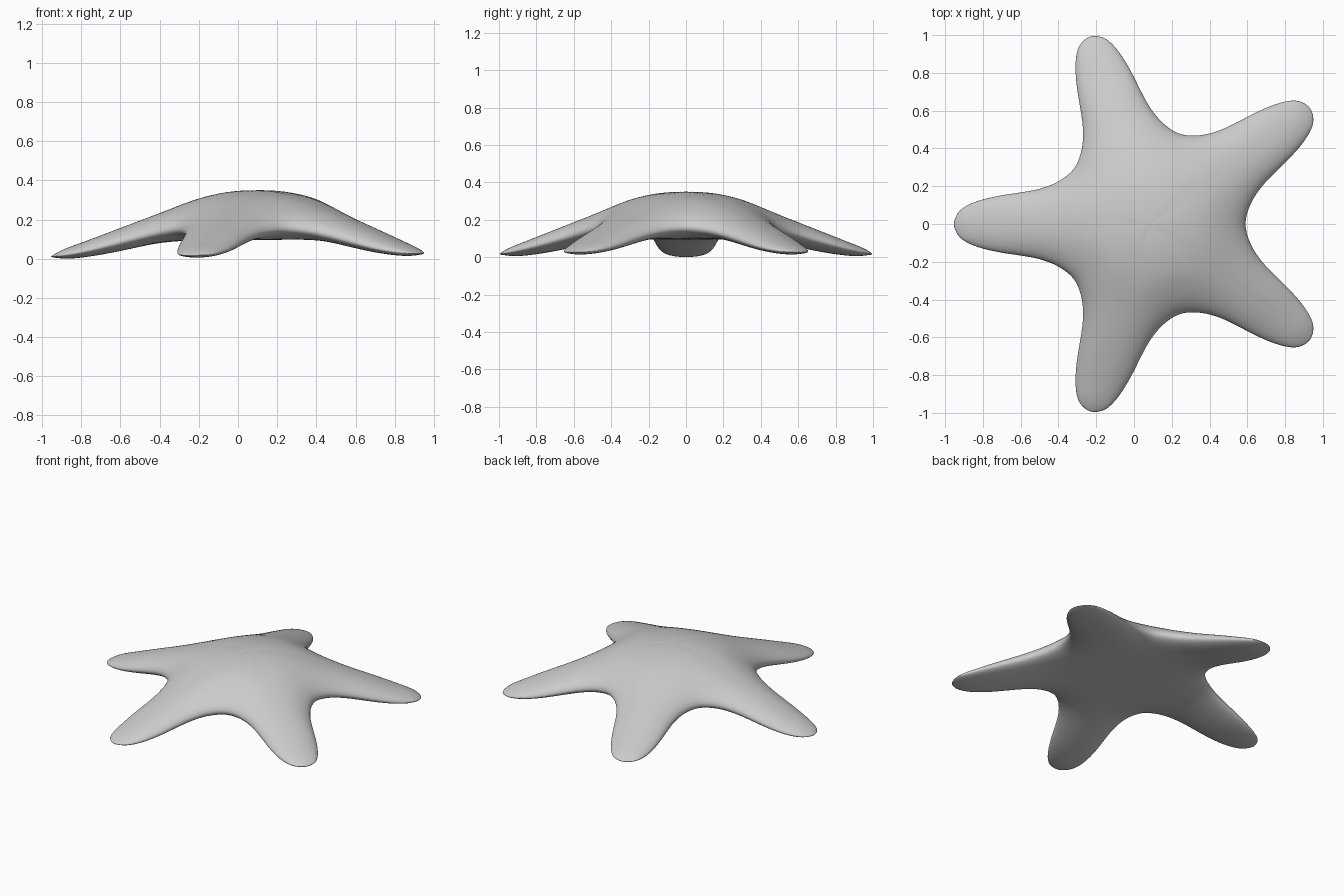
import bpy, math
from mathutils import Vector

if "Cube" in bpy.data.objects:
    bpy.data.objects.remove(bpy.data.objects["Cube"])

ARMS, RINGS, SUB = 5, 26, 4
CX = 0.089  # hub of the arms


def curve(table, r):
    """Smooth interpolation through (radius, value) pairs."""
    n = len(table)

    def slope(i):
        if i == 0:
            return 0.0
        a, b = table[i - 1], table[min(i + 1, n - 1)]
        return (b[1] - a[1]) / (b[0] - a[0])
    r = min(max(r, table[0][0]), table[-1][0])
    for i in range(n - 1):
        (x0, y0), (x1, y1) = table[i], table[i + 1]
        if r <= x1:
            h = x1 - x0
            t = (r - x0) / h
            return ((2*t**3 - 3*t*t + 1) * y0 + (t**3 - 2*t*t + t) * h * slope(i)
                    + (3*t*t - 2*t**3) * y1 + (t**3 - t*t) * h * slope(i + 1))
    return table[-1][1]


# radial height profiles: ridge, underside, rounded rim, and rim rounding width
TOP = [(0, .355), (.15, .346), (.3, .312), (.48, .245), (.68, .171), (.88, .097), (1.0, .056), (1.05, .034)]
BOTTOM = [(0, .1), (.35, .1), (.5, .088), (.65, .058), (.8, .03), (.95, .012), (1.05, .014)]
RIM = [(0, .2), (.4, .185), (.5, .16), (.7, .1), (.9, .047), (1.05, .022)]
ROUND = [(0, .28), (.3, .24), (.5, .19), (.7, .153), (.85, .13), (1.05, .095)]

# half outline of one arm, from web to tip
half = [(.405, .294), (.49, .225), (.59, .186), (.69, .167), (.79, .152),
        (.89, .13), (.97, .1), (1.02, .062), (1.044, 0)]
arm = [(u, -v) for u, v in half] + half[-2:0:-1]
ctrl = []
for k in range(ARMS):
    a = math.pi + k * math.tau / ARMS
    c, s = math.cos(a), math.sin(a)
    ctrl += [Vector((u * c - v * s, u * s + v * c)) for u, v in arm]

# smooth closed outline
outline = []
n = len(ctrl)
for i in range(n):
    p0, p1, p2, p3 = (ctrl[(i + j) % n] for j in (-1, 0, 1, 2))
    for q in range(SUB):
        t = q / SUB
        outline.append(0.5 * (2*p1 + (p2 - p0)*t + (2*p0 - 5*p1 + 4*p2 - p3)*t*t
                              + (3*p1 - p0 - 3*p2 + p3)*t**3))
N = len(outline)
per_arm = N // ARMS


def edge_distance(p):
    i = min(range(N), key=lambda j: (outline[j] - p).length_squared)
    best = 9.0
    for a, b in ((outline[i - 1], outline[i]), (outline[i], outline[(i + 1) % N])):
        d = b - a
        t = min(max((p - a).dot(d) / d.length_squared, 0), 1)
        best = min(best, (a + d * t - p).length)
    return best


# heights for one arm, reused around the body
heights = {}
for j in range(1, RINGS + 1):
    t = math.sin(j / RINGS * math.pi / 2)
    for i in range(per_arm):
        p = outline[i] * t
        r = p.length
        e = 1 - min(edge_distance(p) / curve(ROUND, r), 1) if j < RINGS else 1
        f = math.sqrt(max(0, 1 - e * e))
        rim = curve(RIM, r)
        heights[j, i] = (rim + (curve(TOP, r) - rim) * f, rim + (curve(BOTTOM, r) - rim) * f)

# top and underside shells sharing the rim
verts, faces = [], []


def tilt(x, y, z):
    return (x + CX, y, z + 0.008 * x)


def shell(side, rim_start):
    hub = len(verts)
    verts.append(tilt(0, 0, (TOP, BOTTOM)[side][0][1]))
    rows = []
    for j in range(1, RINGS + 1):
        if j == RINGS and rim_start is not None:
            rows.append(rim_start)
            continue
        t = math.sin(j / RINGS * math.pi / 2)
        rows.append(len(verts))
        for i in range(N):
            p = outline[i] * t
            verts.append(tilt(p.x, p.y, heights[j, i % per_arm][side]))
    new = [(hub, rows[0] + i, rows[0] + (i + 1) % N) for i in range(N)]
    for a, b in zip(rows, rows[1:]):
        new += [(a + i, b + i, b + (i + 1) % N, a + (i + 1) % N) for i in range(N)]
    faces.extend(f[::-1] if side else f for f in new)
    return rows[-1]


shell(1, shell(0, None))
low = min(v[2] for v in verts)
mesh = bpy.data.meshes.new("starfish_body")
mesh.from_pydata([(x, y, z - low) for x, y, z in verts], [], faces)
mesh.update()
body = bpy.data.objects.new("starfish_body", mesh)
bpy.context.collection.objects.link(body)
for poly in mesh.polygons:
    poly.use_smooth = True

# soften the ridges slightly
soft = body.modifiers.new("soften", 'SMOOTH')
soft.factor = 0.5
soft.iterations = 3
